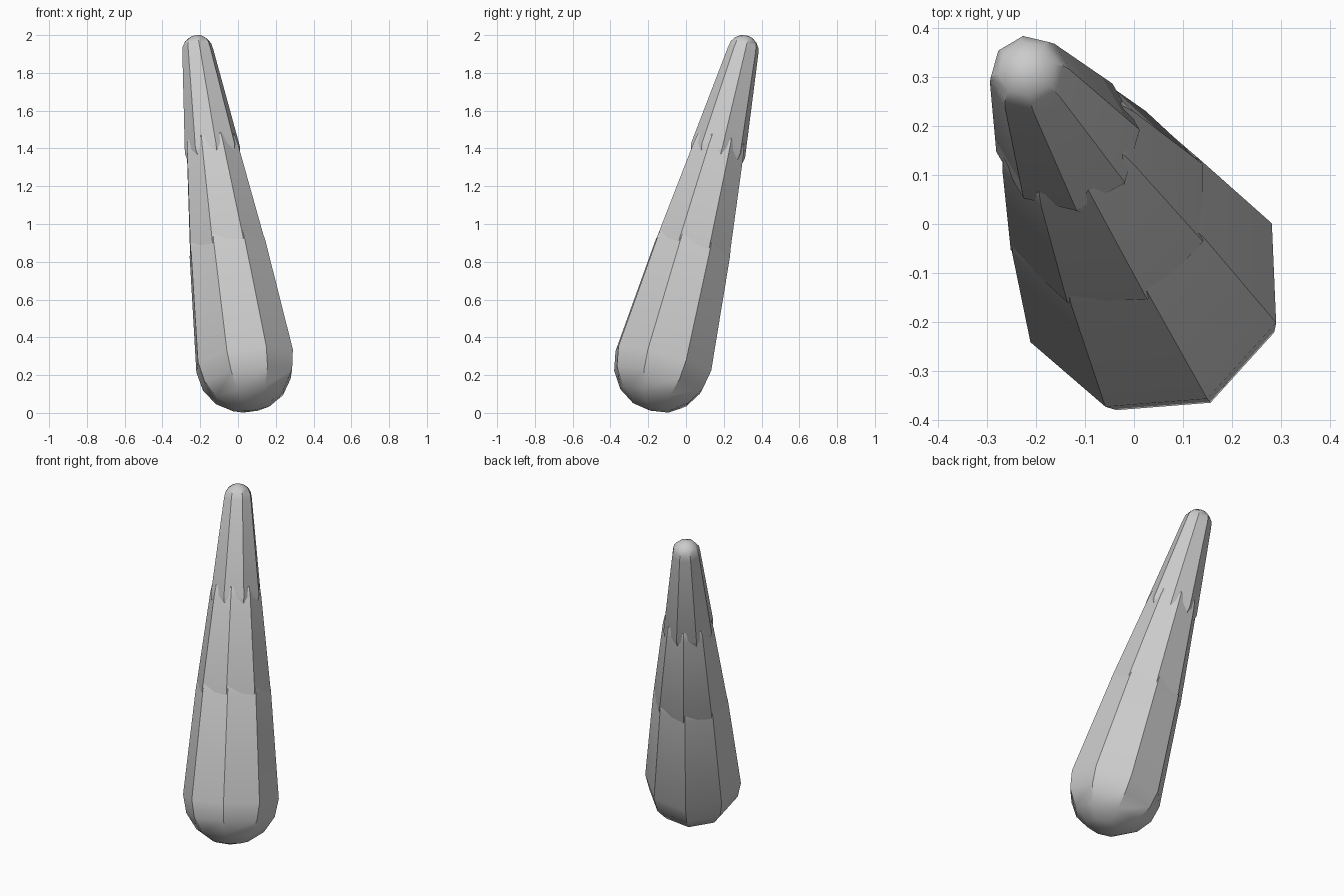
import bpy
import bmesh
from math import sin, cos, pi, radians
from mathutils import Vector

cube = bpy.data.objects.get("Cube")
if cube:
    bpy.data.objects.remove(cube, do_unlink=True)

# One plain grey for every segment
grey = bpy.data.materials.new("plain grey")
grey.use_nodes = True
grey.diffuse_color = (0.6, 0.6, 0.6, 1)
grey.node_tree.nodes["Principled BSDF"].inputs["Base Color"].default_value = grey.diffuse_color

SIDES, DOME_STEPS = 8, 4


def tapered_capsule(name, start, end, r_start, r_end, phase):
    """Eight-sided tapered segment with a dome at each end."""
    axis = end - start
    length = axis.length
    steps = [i / DOME_STEPS * pi / 2 for i in range(DOME_STEPS)]
    profile = [(r_start * cos(a), -r_start * sin(a)) for a in reversed(steps)]
    profile += [(r_end * cos(a), length + r_end * sin(a)) for a in steps]

    bm = bmesh.new()
    rings = []
    for r, z in profile:
        angles = [radians(phase) + 2 * pi * i / SIDES for i in range(SIDES)]
        rings.append([bm.verts.new((r * cos(a), r * sin(a), z)) for a in angles])
    bottom = bm.verts.new((0, 0, -r_start))
    top = bm.verts.new((0, 0, length + r_end))
    for i in range(SIDES):
        j = (i + 1) % SIDES
        bm.faces.new((bottom, rings[0][j], rings[0][i]))
        bm.faces.new((top, rings[-1][i], rings[-1][j]))
        for low, high in zip(rings, rings[1:]):
            bm.faces.new((low[i], low[j], high[j], high[i]))

    mesh = bpy.data.meshes.new(name)
    bm.to_mesh(mesh)
    bm.free()
    mesh.materials.append(grey)
    obj = bpy.data.objects.new(name, mesh)
    bpy.context.collection.objects.link(obj)
    obj.location = start
    obj.rotation_mode = 'QUATERNION'
    obj.rotation_quaternion = Vector((0, 0, 1)).rotation_difference(axis)
    bpy.ops.object.select_all(action='DESELECT')
    obj.select_set(True)
    bpy.context.view_layer.objects.active = obj
    bpy.ops.object.shade_smooth_by_angle(angle=radians(30))


# Leaning chain of three segments, from the wide base to the thin tip
base = Vector((0.035, -0.12, 0.275))
lower_joint = Vector((-0.056, 0.035, 0.87))
upper_joint = Vector((-0.135, 0.17, 1.39))
tip = Vector((-0.213, 0.303, 1.918))

tapered_capsule("base_segment", base, lower_joint, 0.275, 0.215, -19)
tapered_capsule("middle_segment", lower_joint, upper_joint, 0.215, 0.147, -21)
tapered_capsule("tip_segment", upper_joint, tip, 0.149, 0.083, 8)
